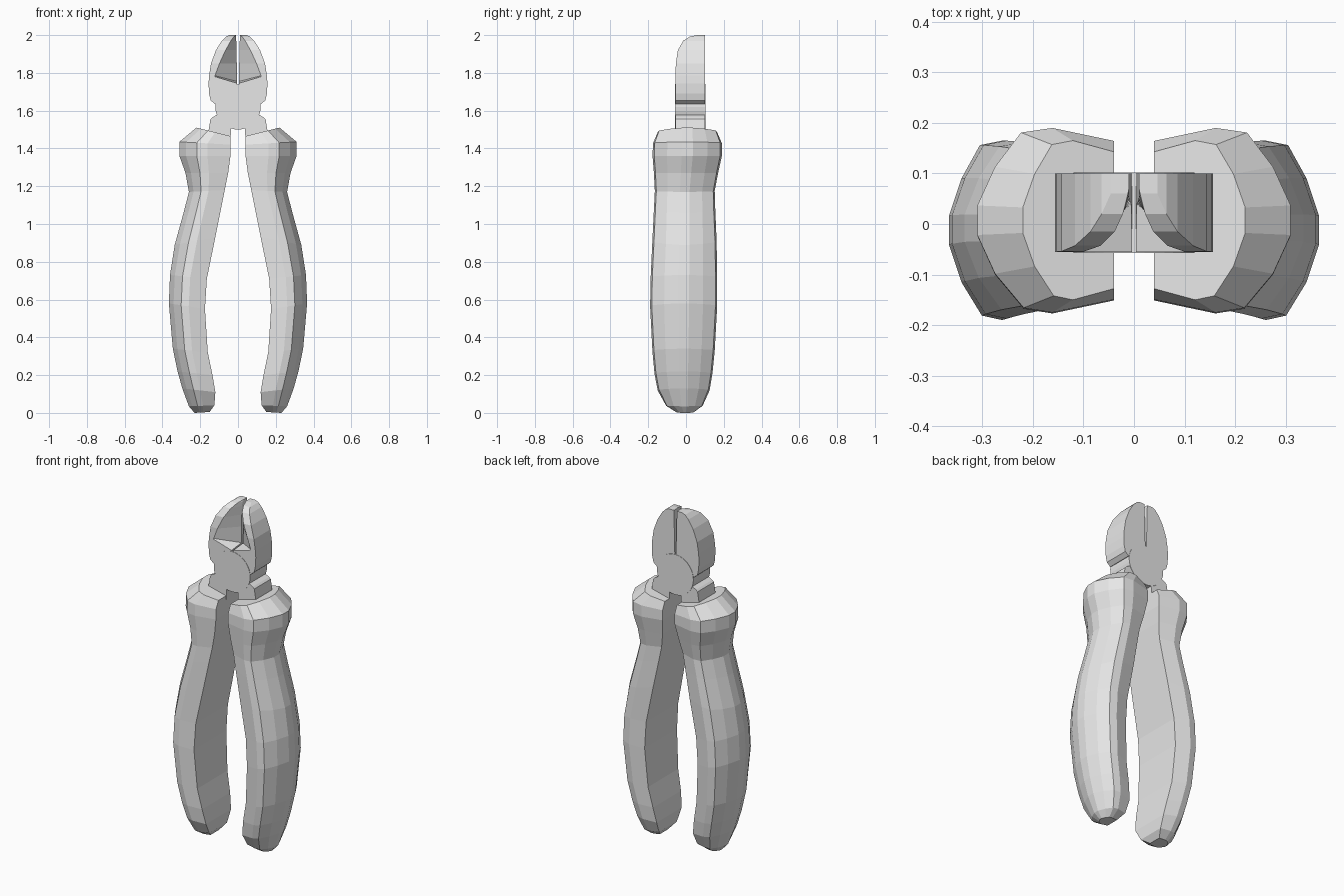
import bpy, bmesh, math

steel = bpy.data.materials.new("plain grey")
steel.diffuse_color = (0.8, 0.8, 0.8, 1)


def finish(name, bm):
    bmesh.ops.recalc_face_normals(bm, faces=bm.faces)
    me = bpy.data.meshes.new(name)
    bm.to_mesh(me)
    bm.free()
    me.materials.append(steel)
    ob = bpy.data.objects.new(name, me)
    bpy.context.collection.objects.link(ob)
    return ob


def loft(name, rings):
    bm = bmesh.new()
    rows = [[bm.verts.new(p) for p in r] for r in rings]
    n = len(rows[0])
    for a, b in zip(rows, rows[1:]):
        for i in range(n):
            j = (i + 1) % n
            bm.faces.new((a[i], a[j], b[j], b[i]))
    bm.faces.new(rows[0])
    bm.faces.new(rows[-1])
    return finish(name, bm)


def plate(name, pts, y0, y1):
    return loft(name, [[(x, y, z) for x, z in pts] for y in (y0, y1)])


# grip: inner x, inner z, outer x, outer z, front y, back y
GRIP = [
    (.150, .005, .230, .000, -.050, .040),
    (.125, .040, .260, .035, -.105, .088),
    (.120, .110, .295, .130, -.150, .125),
    (.135, .200, .320, .220, -.167, .140),
    (.160, .320, .345, .340, -.178, .152),
    (.175, .550, .366, .580, -.190, .165),
    (.165, .710, .360, .730, -.187, .165),
    (.120, .930, .335, .890, -.178, .162),
    (.088, 1.09, .288, 1.06, -.170, .155),
    (.070, 1.18, .260, 1.17, -.165, .152),
    (.052, 1.27, .278, 1.27, -.170, .170),
    (.040, 1.36, .310, 1.36, -.177, .190),
    (.040, 1.42, .310, 1.435, -.175, .190),
    (.040, 1.465, .220, 1.51, -.150, .165),
]
# grip cross-section: fraction inner to outer, fraction of half depth
SECTION = [(0, -.86), (.45, -1), (.66, -.95), (.87, -.58), (1, -.16),
           (1, .16), (.87, .58), (.68, .95), (.45, 1), (0, .86)]

# jaw above the notch: z, outer x, notch edge x, front y, cutting edge y
JAW = [
    (1.785, .153, .122, -.055, .040),
    (1.850, .143, .098, -.054, .042),
    (1.920, .117, .066, -.043, .045),
    (1.970, .086, .038, -.015, .050),
    (1.992, .064, .022, .020, .058),
    (2.000, .046, .012, .060, .070),
]
NECK = [(.035, 1.62), (.105, 1.63), (.108, 1.58), (.135, 1.565),
        (.146, 1.555), (.155, 1.50), (.155, 1.40), (.04, 1.40)]

for side, s in (("right", 1), ("left", -1)):
    # handle grip
    rings = []
    for xi, zi, xo, zo, y0, y1 in GRIP:
        mid, half = (y0 + y1) / 2, (y1 - y0) / 2
        rings.append([(s * (xi + (xo - xi) * t), mid + half * f,
                       zi + (zo - zi) * t) for t, f in SECTION])
    loft(side + "_grip", rings)

    # jaw with sloped cutting notch
    rings = []
    for z, xo in ((1.635, .122), (1.655, .145), (1.69, .153), (1.745, .156)):
        top = z > 1.74
        rings.append([(s * .004, .1, z), (s * xo, .1, z), (s * xo, -.055, z),
                      (s * (.122 if top else xo * .78), -.055, 1.78 if top else z),
                      (s * .004, -.055, z)])
    for i, (z, xo, xr, yf, yc) in enumerate(JAW):
        gap = .004 + .006 * (z - 1.745) / .255
        rings.append([(s * gap, .1, z), (s * xo, .1, z), (s * xo, yf, z),
                      (s * xr, yf, z), (s * gap, yc, z if i else 1.755)])
    loft(side + "_jaw", rings)

    # neck running from the joint into the grip
    plate(side + "_neck", [(s * x, z) for x, z in NECK], -.055, .1)

# round pivot joint
circle = [(.12 * math.cos(a * math.pi / 18), 1.62 + .12 * math.sin(a * math.pi / 18))
          for a in range(36)]
plate("pivot_joint", circle, -.057, .102)
